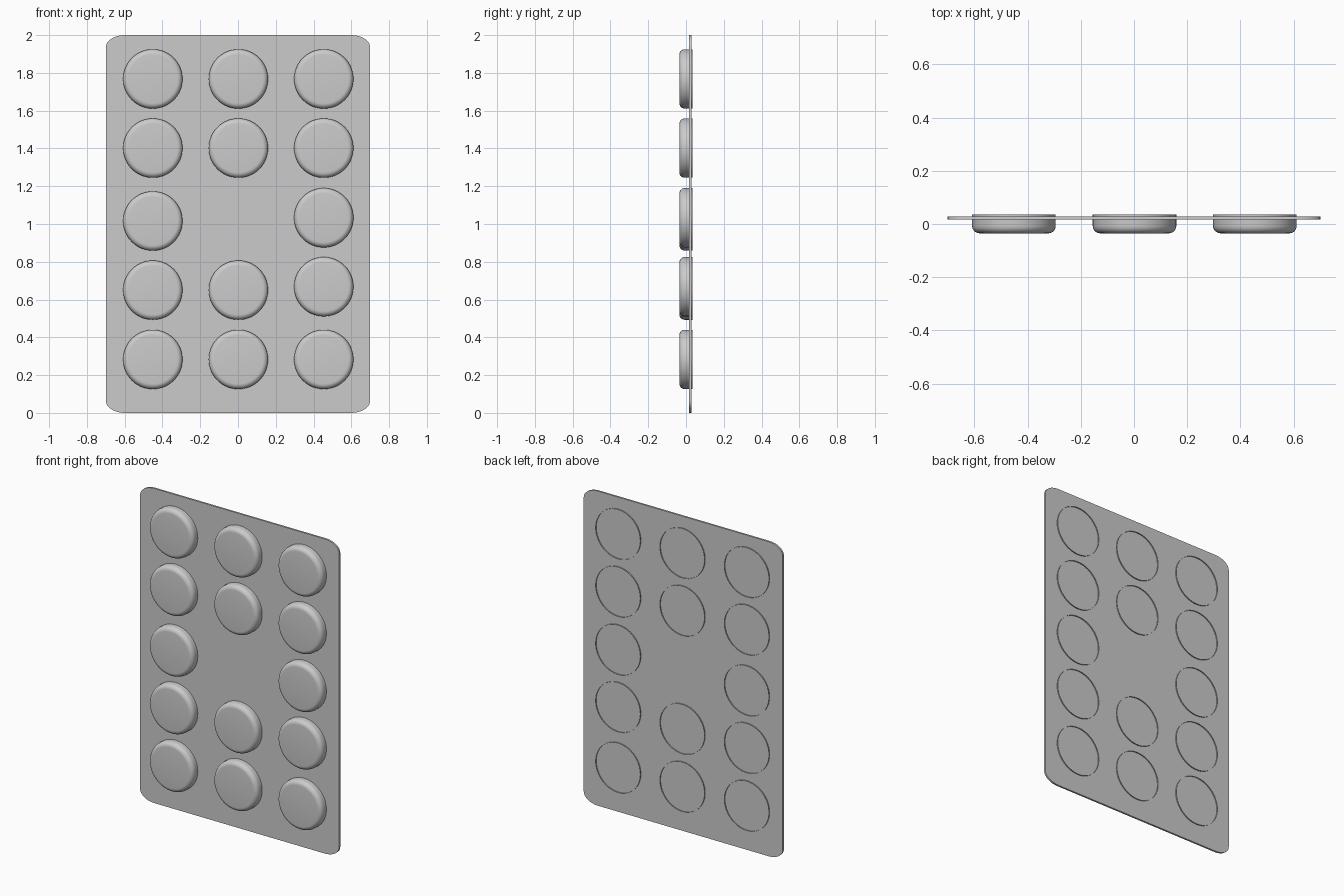
import bpy, bmesh
from math import sin, cos, pi

cube = bpy.data.objects.get("Cube")
if cube:
    bpy.data.objects.remove(cube, do_unlink=True)

grey = bpy.data.materials.new("plain grey")
grey.use_nodes = True
colour = (0.6, 0.6, 0.6, 1)
grey.diffuse_color = colour
grey.node_tree.nodes["Principled BSDF"].inputs["Base Color"].default_value = colour


def finish(bm, name, location=(0, 0, 0)):
    mesh = bpy.data.meshes.new(name)
    bm.to_mesh(mesh)
    bm.free()
    mesh.materials.append(grey)
    obj = bpy.data.objects.new(name, mesh)
    bpy.context.collection.objects.link(obj)
    obj.location = location
    bpy.ops.object.select_all(action='DESELECT')
    obj.select_set(True)
    bpy.context.view_layer.objects.active = obj
    bpy.ops.object.shade_smooth_by_angle(angle=0.6)
    return obj


# Thin backing sheet with wide rounded corners
def backing_sheet(half_w=0.70, half_h=1.0, rx=0.10, rz=0.065, y0=0.016, y1=0.028, steps=8):
    bm = bmesh.new()
    outline = []
    for corner, (sx, sz) in enumerate([(1, 1), (-1, 1), (-1, -1), (1, -1)]):
        for i in range(steps + 1):
            a = (corner + i / steps) * pi / 2
            outline.append(bm.verts.new((sx * (half_w - rx) + rx * cos(a), y0,
                                         half_h + sz * (half_h - rz) + rz * sin(a))))
    face = bm.faces.new(outline)
    extruded = bmesh.ops.extrude_face_region(bm, geom=[face])["geom"]
    bmesh.ops.translate(bm, vec=(0, y1 - y0, 0),
                        verts=[v for v in extruded if isinstance(v, bmesh.types.BMVert)])
    bmesh.ops.recalc_face_normals(bm, faces=bm.faces)
    return finish(bm, "backing_sheet")


# Hollow button: rounded front, open rim poking through the back of the sheet
def button(name, x, z, radius=0.157, front=-0.035, back=0.035, bevel=0.028, sides=64, steps=7):
    bm = bmesh.new()
    profile = [(radius, back)]
    for i in range(steps + 1):
        a = i / steps * pi / 2
        profile.append((radius - bevel + bevel * cos(a), front + bevel - bevel * sin(a)))
    rings = [[bm.verts.new((r * cos(2 * pi * k / sides), y, r * sin(2 * pi * k / sides)))
              for k in range(sides)] for r, y in profile]
    for a, b in zip(rings, rings[1:]):
        for k in range(sides):
            n = (k + 1) % sides
            bm.faces.new((a[k], a[n], b[n], b[k]))
    bm.faces.new(rings[-1])
    bmesh.ops.recalc_face_normals(bm, faces=bm.faces)
    return finish(bm, name, (x, 0, z))


backing_sheet()

# Columns of buttons, the middle one with a gap
columns = {
    "right": (-0.451, [0.283, 0.65, 1.016, 1.402, 1.768]),
    "middle": (0.002, [0.283, 0.65, 1.402, 1.768]),
    "left": (0.454, [0.283, 0.668, 1.033, 1.402, 1.768]),
}
for side, (x, heights) in columns.items():
    for i, z in enumerate(heights):
        button(f"button_{side}_{i + 1}", x, z)
